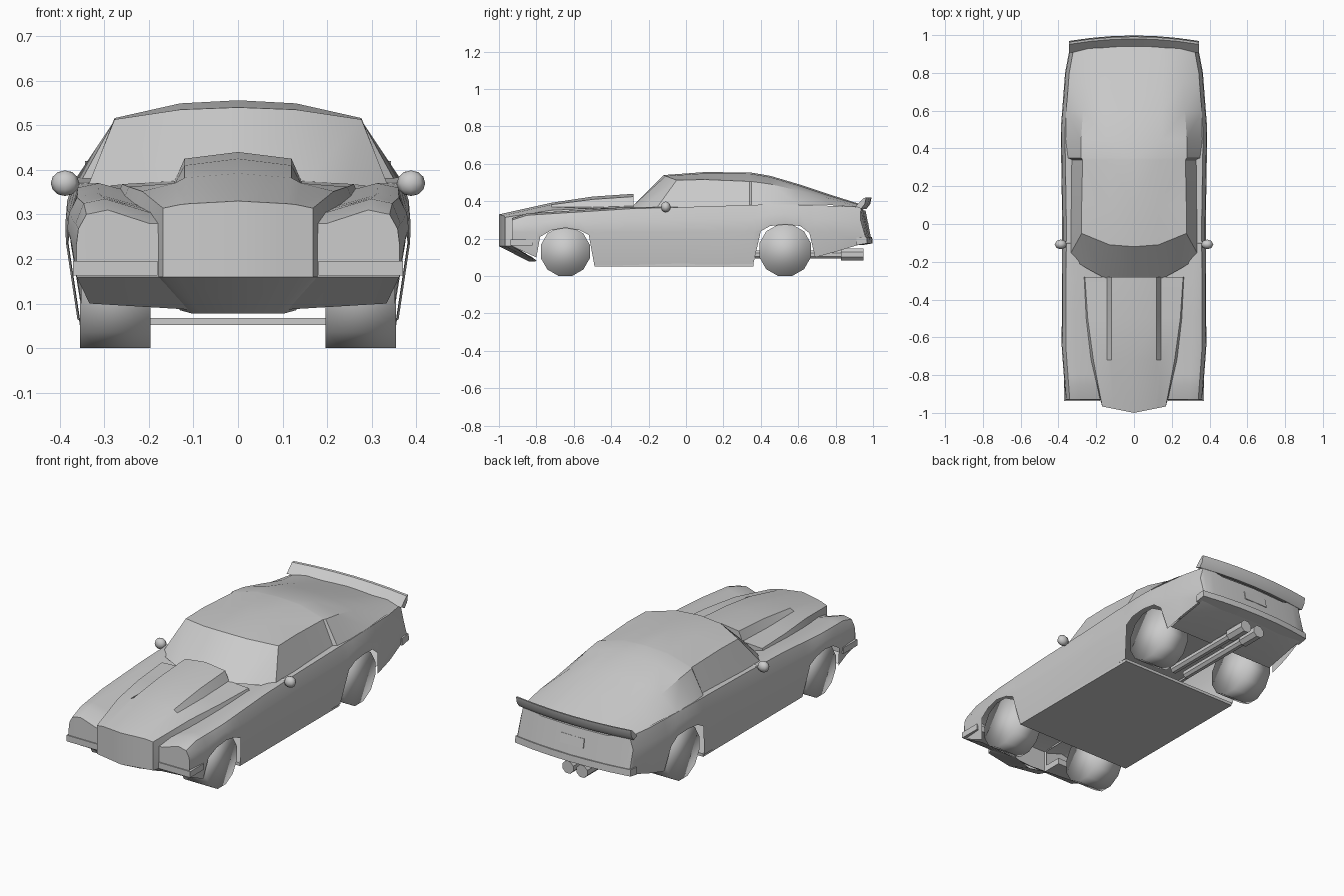
import bpy
import bmesh
from math import radians, cos, pi
from mathutils import Matrix

default_cube = bpy.data.objects.get("Cube")
if default_cube:
    bpy.data.objects.remove(default_cube, do_unlink=True)

paint = bpy.data.materials.new("plain grey")
paint.use_nodes = True
GREY = (0.6, 0.6, 0.6, 1)
paint.diffuse_color = GREY
paint.node_tree.nodes["Principled BSDF"].inputs["Base Color"].default_value = GREY


def finish(name, bm, mirror=False, angle=30, solid=False):
    """Turn a bmesh into a shaded object, optionally mirrored across x."""
    if solid:
        bmesh.ops.recalc_face_normals(bm, faces=bm.faces[:])
    mesh = bpy.data.meshes.new(name)
    bm.to_mesh(mesh)
    bm.free()
    mesh.materials.append(paint)
    obj = bpy.data.objects.new(name, mesh)
    bpy.context.collection.objects.link(obj)
    bpy.ops.object.select_all(action="DESELECT")
    obj.select_set(True)
    bpy.context.view_layer.objects.active = obj
    bpy.ops.object.shade_smooth_by_angle(angle=radians(angle))
    if mirror:
        modifier = obj.modifiers.new("Mirror", "MIRROR")
        modifier.merge_threshold = 0.0005
    return obj


def skin(rows):
    """Join rows of equal point count with quads; returns bmesh and face table."""
    bm = bmesh.new()
    verts = [[bm.verts.new(point) for point in row] for row in rows]
    faces = {}
    for r in range(len(rows) - 1):
        for c in range(len(rows[r]) - 1):
            corners = (verts[r][c], verts[r][c + 1], verts[r + 1][c + 1], verts[r + 1][c])
            faces[r, c] = bm.faces.new(corners)
    return bm, faces


def along(curve, y):
    """Piecewise linear lookup of a value along the car."""
    if y <= curve[0][0]:
        return curve[0][1]
    for (start, a), (end, b) in zip(curve, curve[1:]):
        if y <= end:
            return a + (b - a) * (y - start) / (end - start)
    return curve[-1][1]


def tail_bow(x, depth=0.03):
    """The tail is bowed: its middle lies further back than its corners."""
    return depth * max(0, 1 - (x / 0.35) ** 2)


def box(name, low, high, mirror=False, turn=0):
    bm = bmesh.new()
    size = [b - a for a, b in zip(low, high)]
    centre = [(a + b) / 2 for a, b in zip(low, high)]
    place = Matrix.Translation(centre) @ Matrix.Rotation(turn, 4, "X") @ Matrix.Diagonal((*size, 1))
    bmesh.ops.create_cube(bm, size=1, matrix=place)
    return finish(name, bm, mirror)


def cylinder(name, centre, radius, length, axis, sides, angle=30):
    bm = bmesh.new()
    place = Matrix.Translation(centre) @ Matrix.Rotation(pi / 2, 4, axis)
    place = place @ Matrix.Rotation(pi / sides, 4, "Z")
    bmesh.ops.create_cone(bm, cap_ends=True, segments=sides, radius1=radius,
                          radius2=radius, depth=length, matrix=place)
    return finish(name, bm, mirror=True, angle=angle)


def crossbar(name, profile, half_width):
    """Sweep a closed (y, z) profile across the bowed tail."""
    bm = bmesh.new()
    loops = []
    for step in range(-3, 4):
        x = half_width * step / 3
        loops.append([bm.verts.new((x, y + tail_bow(x), z)) for y, z in profile])
    count = len(profile)
    for first, second in zip(loops, loops[1:]):
        for i in range(count):
            j = (i + 1) % count
            bm.faces.new((first[i], first[j], second[j], second[i]))
    bm.faces.new(loops[0])
    bm.faces.new(loops[-1])
    return finish(name, bm, solid=True)


# Body shell: curves along the length, with the wheel arches in the lower edge
waist_width = [(-.93, .362), (-.65, .383), (0, .38), (.5, .388), (.8, .365), (.93, .34)]
shoulder_height = [(-.93, .3), (-.85, .325), (-.3, .36), (.5, .385), (.93, .37)]
lower_edge = [(-.93, .16), (-.8, .1), (-.78, .21), (-.72, .245), (-.645, .258), (-.57, .245),
              (-.52, .22), (-.49, .057), (0, .06), (.36, .065), (.4, .24), (.45, .268),
              (.53, .276), (.61, .268), (.66, .23), (.69, .1), (.8, .13), (.93, .17)]


def body_section(y):
    width = along(waist_width, y)
    shoulder = along(shoulder_height, y)
    low = along(lower_edge, y)
    waist = max(0.235, low + 0.01)
    crown = 0.01 if y < -0.2 else 0
    inner = shoulder - 0.02
    points = [(0, inner), (0.2, inner), (width - 0.07, shoulder + crown),
              (width - 0.022, shoulder), (width - 0.004, (shoulder + waist) / 2),
              (width, waist), (width - max(0, waist - low) * 0.15, low)]
    bow = tail_bow if y > 0.9 else lambda x: 0
    return [(x, y + bow(x), z) for x, z in points]


stations = sorted([y for y, low in lower_edge] + [-.85, -.3, .2])
sections = [body_section(y) for y in stations]
front, rear = sections[0], sections[-1]
valance = [(x * 0.92, -0.82, 0.08 + 0.02 * x / 0.36) for x, y, z in front]
chin = [(x, -0.932, 0.16) for x, y, z in front]
tail = [(x, 0.962 + tail_bow(x), 0.19) for x, y, z in rear]
tuck = [(x * 0.96, 0.93, 0.165) for x, y, z in rear]
underside = [(x * 0.97, 0.69, 0.12) for x, y, z in rear]
bm, faces = skin([valance, chin] + sections + [tail, tuck, underside])
finish("body_shell", bm, mirror=True)

# Hood with raised bulge, running down into the pointed grille
nose_columns = [0, 0.11, 0.13, 0.168]


def nose_row(heights, wall_height):
    row = [(x, x * 0.2 - 1, z) for x, z in zip(nose_columns, heights)]
    return row + [(0.182, -0.92, wall_height)]


def hood_row(y, centre, top, base, ridge_x, ridge):
    points = [(0, centre), (0.12, top), (0.142, base), (ridge_x, ridge),
              (ridge_x + 0.012, ridge - 0.03)]
    return [(x, y, z) for x, z in points]


chin_row = [(x * 0.62, x * 0.2 - 0.84, 0.078) for x in nose_columns] + [(0.13, -0.8, 0.085)]
cowl = hood_row(-.28, .44, .425, .375, .26, .368)
hood_rows = [
    chin_row,
    nose_row([0.16] * 4, 0.16),
    nose_row([.33, .324, .322, .314], .28),
    hood_row(-.72, .392, .382, .37, .215, .352),
    hood_row(-.5, .425, .41, .368, .245, .362),
    cowl,
    [(x, y, 0.335) for x, y, z in cowl],
]
bm, faces = skin(hood_rows)
finish("hood_and_grille", bm, mirror=True)


# Cabin: windshield, roof, recessed side windows and fastback
def cabin_row(y, centre, mid, edge_x, edge, base_x, base):
    return [(0, y, centre), (mid, y, centre - 0.007), (edge_x, y, edge), (base_x, y, base)]


cabin_rows = [
    [(0, -.29, .37), (.15, -.29, .37), (.25, -.235, .367), (.338, -.18, .36)],
    [(0, -.12, .54), (.13, -.11, .535), (.277, -.05, .513), (.338, -.16, .36)],
    cabin_row(.1, .556, .13, .277, .516, .336, .362),
    cabin_row(.34, .554, .13, .272, .506, .334, .368),
    cabin_row(.35, .553, .13, .28, .506, .352, .375),
    cabin_row(.45, .536, .15, .28, .492, .364, .38),
    cabin_row(.6, .492, .15, .27, .457, .36, .384),
    cabin_row(.75, .442, .15, .26, .42, .345, .382),
    cabin_row(.94, .382, .15, .25, .377, .32, .365),
]
bm, faces = skin(cabin_rows)
windows = [faces[1, 2], faces[2, 2]]
bmesh.ops.inset_region(bm, faces=windows, thickness=0.012, depth=-0.012, use_even_offset=True)
finish("cabin", bm, mirror=True)

# Floor between the wheels
box("floor_pan", (-.355, -.49, .052), (.355, .36, .068))

# Bumpers, tail spoiler and number plate panel
box("front_bumper", (.18, -.937, .163), (.37, -.82, .196), mirror=True)
crossbar("rear_bumper", [(.91, .165), (.91, .205), (.965, .21), (.968, .175)], 0.345)
crossbar("tail_spoiler", [(.905, .372), (.95, .418), (.962, .42), (.955, .385), (.935, .36)], 0.343)
box("number_plate_panel", (-.07, .967, .255), (.07, .975, .305), turn=radians(12))

# Wheels resting on the ground
for name, y, radius in (("front_wheels", -.645, .136), ("rear_wheels", .53, .143)):
    height = radius * cos(pi / 12)
    cylinder(name, (0.275, y, height), radius, 0.158, "Y", 12, angle=100)

# Twin exhaust pipes near the middle
cylinder("exhaust_pipes", (.042, .62, .115), .024, .5, "X", 8)
cylinder("exhaust_tips", (.042, .89, .115), .035, .12, "X", 8)

# Door mirrors on short stalks
bm = bmesh.new()
shape = Matrix.Translation((.388, -.108, .37)) @ Matrix.Diagonal((1, .8, .9, 1))
bmesh.ops.create_uvsphere(bm, u_segments=8, v_segments=6, radius=0.032, matrix=shape)
finish("door_mirrors", bm, mirror=True, angle=60)
cylinder("mirror_stalks", (.355, -.1, .365), .008, .04, "Y", 6)
